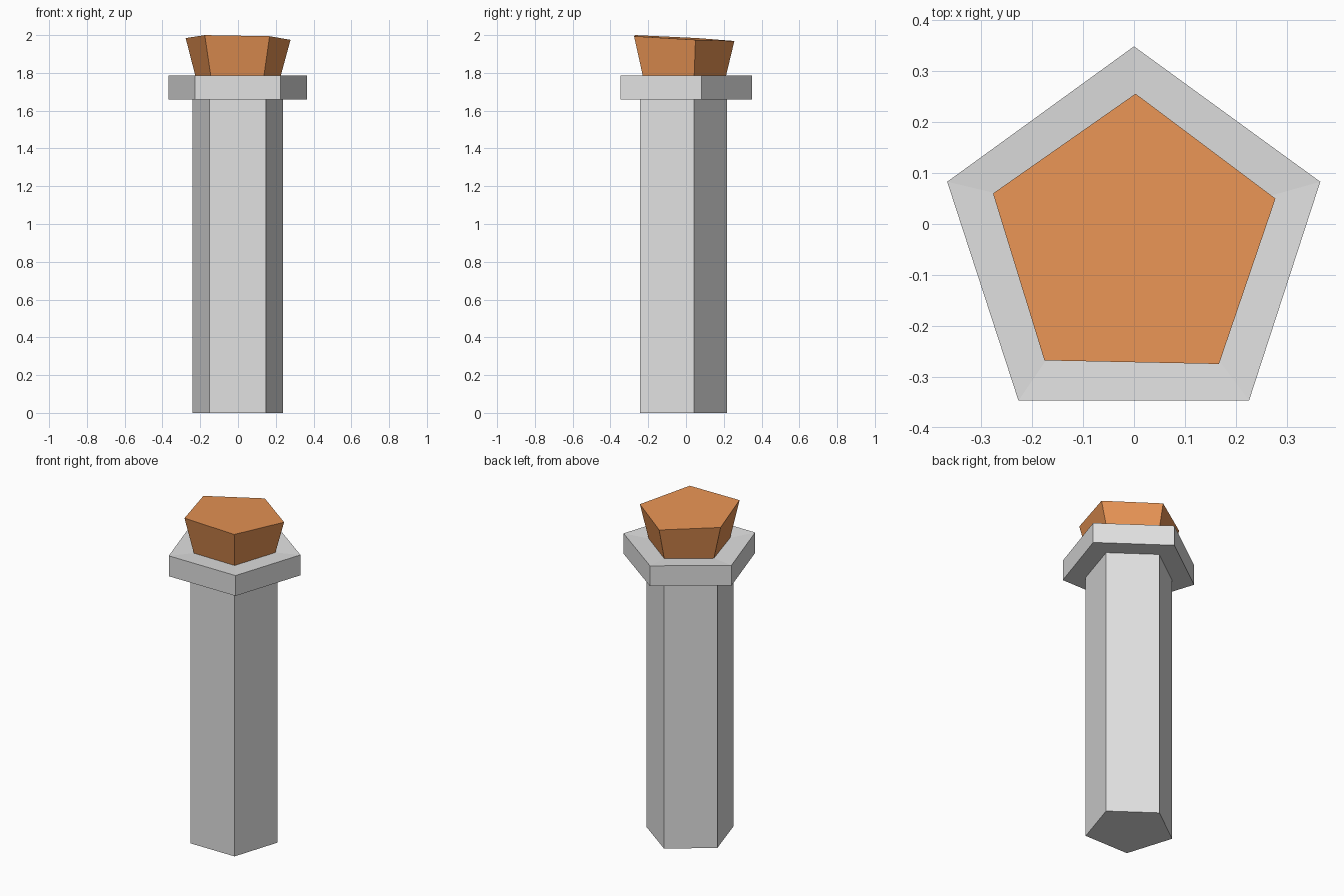
import bpy, bmesh

if "Cube" in bpy.data.objects:
    bpy.data.objects.remove(bpy.data.objects["Cube"])


def material(name, rgb):
    m = bpy.data.materials.new(name)
    m.diffuse_color = (*rgb, 1)
    m.use_nodes = True
    m.node_tree.nodes["Principled BSDF"].inputs["Base Color"].default_value = m.diffuse_color
    return m


GREY = material("stone_grey", (0.75, 0.75, 0.75))
ORANGE = material("copper_orange", (0.87, 0.32, 0.097))


def pentagon(right, left, bottom_r, bottom_l, top, z):
    """Ring of five points, counter-clockwise from the back tip; z may be a function of x, y."""
    pts = [top, left, bottom_l, bottom_r, right]
    return [(x, y, z(x, y) if callable(z) else z) for x, y in pts]


def loft(name, rings, mat, cap_bottom=False, cap_top=False):
    """Skin a stack of five-sided rings with flat faces."""
    bm = bmesh.new()
    loops = [[bm.verts.new(p) for p in r] for r in rings]
    for a, b in zip(loops, loops[1:]):
        for i in range(5):
            j = (i + 1) % 5
            bm.faces.new((a[i], a[j], b[j], b[i]))
    if cap_bottom:
        bm.faces.new(loops[0][::-1])
    if cap_top:
        bm.faces.new(loops[-1])
    me = bpy.data.meshes.new(name)
    bm.to_mesh(me)
    bm.free()
    me.materials.append(mat)
    ob = bpy.data.objects.new(name, me)
    bpy.context.collection.objects.link(ob)
    return ob


def shaft_ring(z):
    return pentagon((0.238, 0.042), (-0.242, 0.042), (0.147, -0.243),
                    (-0.152, -0.243), (-0.002, 0.217), z)


def collar_ring(z):
    return pentagon((0.366, 0.083), (-0.367, 0.083), (0.226, -0.347),
                    (-0.227, -0.347), (0, 0.349), z)


def neck_ring(z):
    return pentagon((0.224, 0.043), (-0.224, 0.049), (0.136, -0.227),
                    (-0.143, -0.224), (0.001, 0.21), z)


# Long five-sided shaft
loft("shaft", [shaft_ring(0), shaft_ring(1.66)], GREY, cap_bottom=True)

# Wider collar, its top sinking slightly inward
loft("collar", [shaft_ring(1.66), collar_ring(1.66), collar_ring(1.785),
                neck_ring(1.777)], GREY)

# Flared head with a tilted flat top
head_top = pentagon((0.278, 0.05), (-0.277, 0.06), (0.167, -0.275),
                    (-0.176, -0.268), (0.003, 0.256),
                    lambda x, y: 1.9825 - 0.018 * x - 0.053 * y)
loft("head", [neck_ring(1.777), head_top], ORANGE, cap_top=True)
